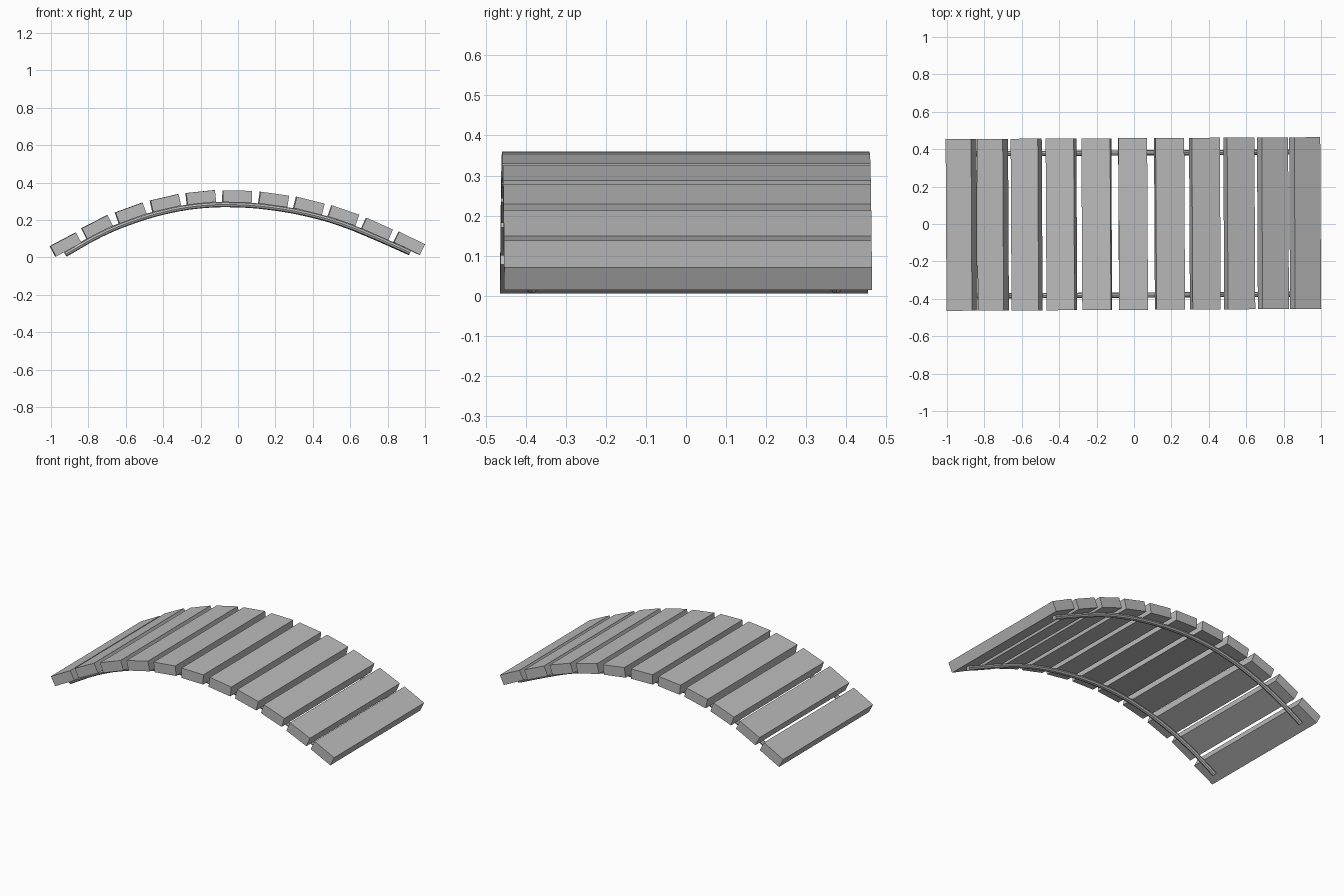
import bpy
import math
from mathutils import Vector, Matrix

cube = bpy.data.objects.get("Cube")
if cube:
    bpy.data.objects.remove(cube, do_unlink=True)


def material(name, rgb):
    mat = bpy.data.materials.new(name)
    mat.use_nodes = True
    colour = (*rgb, 1.0)
    mat.diffuse_color = colour
    mat.node_tree.nodes["Principled BSDF"].inputs["Base Color"].default_value = colour
    return mat


grey = material("plain_grey", (0.5, 0.5, 0.5))
YAW = Matrix.Rotation(math.radians(0.3), 4, 'Z')
PLANK = Vector((0.154, 0.918, 0.063))
RAIL_RADIUS = 0.014

# Plank centre x, centre z and slope in degrees along the arch
planks = [
    (-0.922, 0.069, 28), (-0.754, 0.163, 27), (-0.574, 0.237, 20),
    (-0.388, 0.291, 13), (-0.199, 0.321, 6), (-0.005, 0.326, -1),
    (0.190, 0.310, -8), (0.379, 0.276, -14), (0.563, 0.224, -19),
    (0.743, 0.152, -24), (0.915, 0.076, -26),
]

# Walking planks
for i, (x, z, slope) in enumerate(planks):
    bpy.ops.mesh.primitive_cube_add(size=1)
    plank = bpy.context.object
    plank.name = f"plank_{i + 1}"
    plank.data.transform(Matrix.Diagonal((*PLANK, 1)))
    plank.matrix_world = (YAW @ Matrix.Translation((x, 0, z))
                          @ Matrix.Rotation(math.radians(-slope), 4, 'Y'))
    plank.data.materials.append(grey)

# Rail path just below the planks
path = []
for x, z, slope in planks:
    a = math.radians(slope)
    drop = PLANK.z / 2 + RAIL_RADIUS * 0.9
    path.append(Vector((x + drop * math.sin(a), 0, z - drop * math.cos(a))))
path[0] += (path[0] - path[1]).normalized() * 0.025
path[-1] += (path[-1] - path[-2]).normalized() * 0.025

# Round support rails
for name, y in (("front_rail", -0.38), ("back_rail", 0.38)):
    curve = bpy.data.curves.new(name, 'CURVE')
    curve.dimensions = '3D'
    curve.bevel_depth = RAIL_RADIUS
    curve.bevel_resolution = 2
    curve.use_fill_caps = True
    curve.resolution_u = 3
    spline = curve.splines.new('BEZIER')
    spline.bezier_points.add(len(path) - 1)
    for point, p in zip(spline.bezier_points, path):
        point.co = YAW @ (p + Vector((0, y, 0)))
        point.handle_left_type = point.handle_right_type = 'AUTO'
    curve.materials.append(grey)
    rail = bpy.data.objects.new(name, curve)
    bpy.context.collection.objects.link(rail)
    bpy.ops.object.select_all(action='DESELECT')
    rail.select_set(True)
    bpy.context.view_layer.objects.active = rail
    bpy.ops.object.convert(target='MESH')
    bpy.ops.object.shade_smooth_by_angle(angle=math.radians(40))
